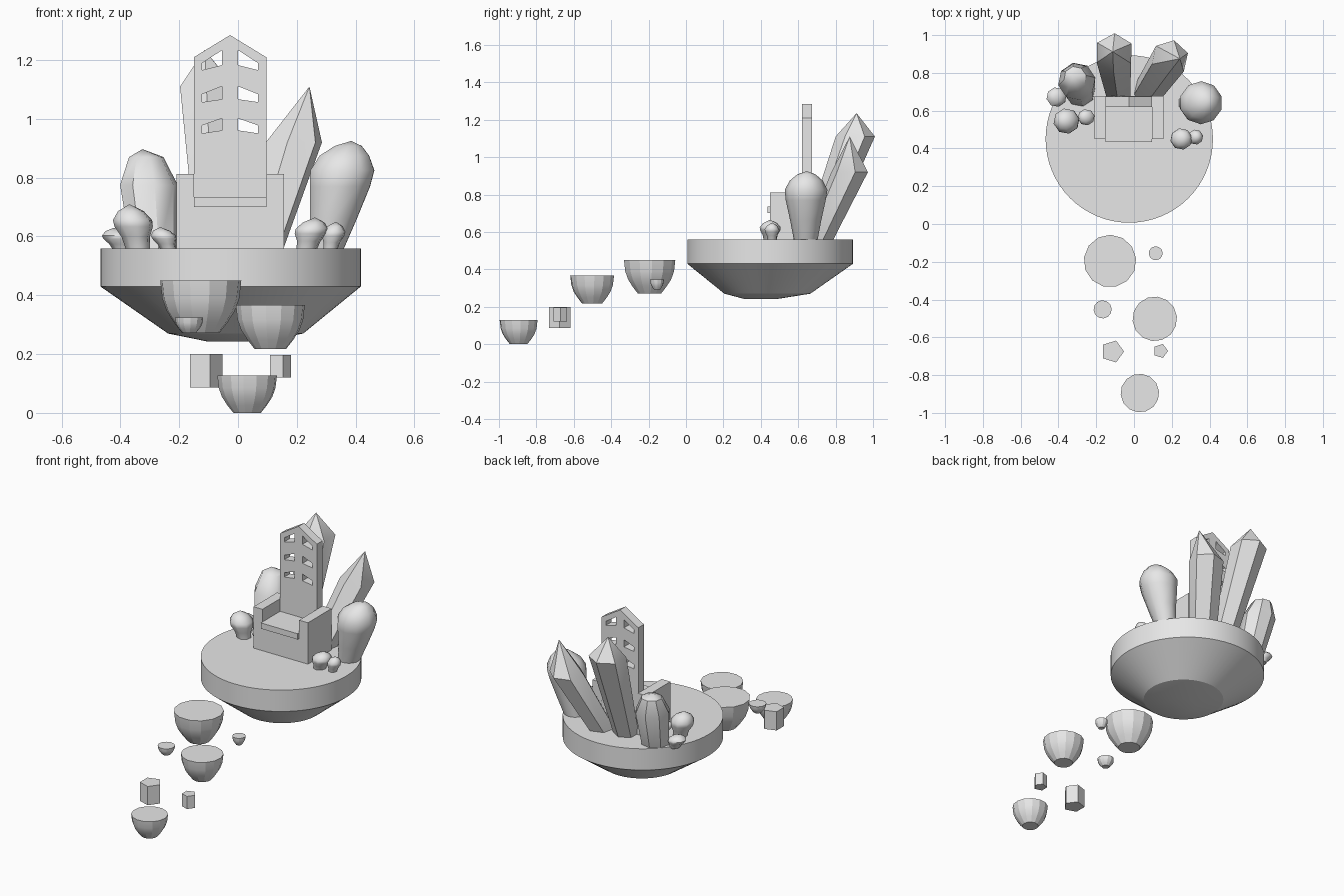
import bpy, bmesh, math
from mathutils import Vector

if "Cube" in bpy.data.objects:
    bpy.data.objects.remove(bpy.data.objects["Cube"])

stone = bpy.data.materials.new("stone_grey")
stone.diffuse_color = (0.8, 0.8, 0.8, 1)
stone.use_nodes = True
stone.node_tree.nodes["Principled BSDF"].inputs["Base Color"].default_value = stone.diffuse_color


def finish(name, bm, smooth=None):
    bmesh.ops.recalc_face_normals(bm, faces=bm.faces)
    me = bpy.data.meshes.new(name)
    bm.to_mesh(me)
    bm.free()
    me.materials.append(stone)
    ob = bpy.data.objects.new(name, me)
    bpy.context.collection.objects.link(ob)
    if smooth:
        bpy.ops.object.select_all(action='DESELECT')
        ob.select_set(True)
        bpy.context.view_layer.objects.active = ob
        bpy.ops.object.shade_smooth_by_angle(angle=math.radians(smooth))
    return ob


def loft(name, rings, sides, smooth=None, turn=0.0):
    """Skin horizontal rings (x, y, z, radius); radius 0 makes a point."""
    bm = bmesh.new()
    loops = []
    for x, y, z, r in rings:
        if r == 0:
            loops.append([bm.verts.new((x, y, z))])
        else:
            loops.append([bm.verts.new((x + r * math.cos(turn + i * math.tau / sides),
                                        y + r * math.sin(turn + i * math.tau / sides), z))
                          for i in range(sides)])
    for a, b in zip(loops, loops[1:]):
        for i in range(sides):
            j = (i + 1) % sides
            if len(b) == 1:
                bm.faces.new((a[i], a[j], b[0]))
            else:
                bm.faces.new((a[i], a[j], b[j], b[i]))
    for end in (loops[0], loops[-1]):
        if len(end) > 1:
            bm.faces.new(end)
    return finish(name, bm, smooth)


def box(name, x0, x1, y0, y1, z0, z1):
    bm = bmesh.new()
    bmesh.ops.create_cube(bm, size=1)
    for v in bm.verts:
        v.co = ((x0 + x1) / 2 + v.co.x * (x1 - x0),
                (y0 + y1) / 2 + v.co.y * (y1 - y0),
                (z0 + z1) / 2 + v.co.z * (z1 - z0))
    return finish(name, bm)


# Floating island
cx, cy = -0.025, 0.45
loft("island", [(-0.01, 0.40, 0.242, 0.09), (-0.008, 0.435, 0.27, 0.23),
                (cx, cy, 0.43, 0.443), (cx, cy, 0.56, 0.443)], 64, 20)

# Throne base, arms and seat
mid = -0.027
box("throne_base", mid - 0.1235, mid + 0.1235, 0.45, 0.677, 0.55, 0.70)
box("left_arm", mid - 0.183, mid - 0.1235, 0.45, 0.677, 0.55, 0.812)
box("right_arm", mid + 0.1235, mid + 0.183, 0.45, 0.677, 0.55, 0.812)
box("seat", mid - 0.1235, mid + 0.1235, 0.435, 0.63, 0.70, 0.735)

# Gabled backrest with two mirrored columns of slanted openings
cols = (0.0, 0.027, 0.095, 0.1235)
rows = [(0.70, 0.70), (0.961, 0.951), (1.002, 0.978), (1.067, 1.057),
        (1.111, 1.084), (1.183, 1.166), (1.234, 1.19), (1.2686, 1.227)]
bm = bmesh.new()
for side in (-1, 1):
    grid = [[bm.verts.new((mid + side * o, 0.62, a + (b - a) * (o - 0.027) / 0.068))
             for o in cols] for a, b in rows]
    for r in range(7):
        for c in range(3):
            if c == 1 and r in (1, 3, 5):
                continue
            bm.faces.new((grid[r][c], grid[r][c + 1], grid[r + 1][c + 1], grid[r + 1][c]))
bmesh.ops.remove_doubles(bm, verts=bm.verts, dist=1e-5)
front = list(bm.faces)
ext = bmesh.ops.extrude_face_region(bm, geom=front, use_keep_orig=True)
bmesh.ops.translate(bm, vec=(0, 0.054, 0),
                    verts=[g for g in ext["geom"] if isinstance(g, bmesh.types.BMVert)])
bmesh.ops.dissolve_limit(bm, angle_limit=0.01, verts=bm.verts, edges=bm.edges)
finish("backrest", bm)

# Large leaning crystals behind the throne
loft("tall_crystal", [(-0.08, 0.69, 0.55, 0.07), (-0.105, 0.905, 1.11, 0.105),
                      (-0.113, 0.912, 1.235, 0)], 6, 40, 0.5)
loft("right_crystal", [(0.075, 0.705, 0.55, 0.08), (0.19, 0.875, 0.92, 0.1),
                       (0.243, 0.875, 1.11, 0)], 6, 40, 0.3)
loft("left_crystal", [(-0.285, 0.70, 0.55, 0.08), (-0.303, 0.755, 0.775, 0.1),
                      (-0.312, 0.775, 0.87, 0.06), (-0.325, 0.785, 0.897, 0)], 8, 40, 0.2)

# Large rounded growth on the right
loft("right_growth", [(0.297, 0.64, 0.55, 0.062), (0.325, 0.64, 0.66, 0.083),
                      (0.347, 0.64, 0.77, 0.107), (0.355, 0.642, 0.825, 0.114),
                      (0.362, 0.643, 0.875, 0.088), (0.375, 0.644, 0.908, 0.048),
                      (0.385, 0.645, 0.925, 0)], 10, 50, 0.3)


# Small rounded growths
def growth(name, x, y, top, r, lean):
    h = top - 0.55
    prof = ((0, 0.6), (0.3, 0.72), (0.52, 0.98), (0.66, 1.0), (0.85, 0.66), (1, 0))
    loft(name, [(x - lean * (0.6 - t), y, 0.55 + h * t, r * k) for t, k in prof], 8, 50, 0.2)


for i, spec in enumerate([(-0.357, 0.545, 0.71, 0.068, -0.03),
                          (-0.41, 0.672, 0.63, 0.052, -0.03),
                          (-0.253, 0.565, 0.632, 0.043, -0.03),
                          (0.25, 0.45, 0.665, 0.057, 0.03),
                          (0.325, 0.46, 0.65, 0.04, 0.02)]):
    growth(f"small_growth_{i + 1}", *spec)


# Bowl-shaped stepping stones
def step(name, x, y, z0, z1, r, sides):
    prof = ((0, 0.46), (0.2, 0.66), (0.42, 0.84), (0.66, 0.95), (1, 1.0))
    loft(name, [(x, y, z0 + (z1 - z0) * t, r * k) for t, k in prof], sides, 20, 0.1)


for i, spec in enumerate([(-0.127, -0.196, 0.272, 0.45, 0.139, 13),
                          (0.11, -0.502, 0.218, 0.367, 0.118, 14),
                          (0.031, -0.895, 0.0, 0.128, 0.102, 14),
                          (-0.166, -0.452, 0.272, 0.324, 0.048, 12),
                          (0.115, -0.155, 0.293, 0.345, 0.037, 12)]):
    step(f"stepping_stone_{i + 1}", *spec)

# Five-sided floating blocks
loft("large_block", [(-0.114, -0.675, z, 0.061) for z in (0.086, 0.2)], 5)
loft("small_block", [(0.141, -0.672, z, 0.039) for z in (0.12, 0.197)], 5)
